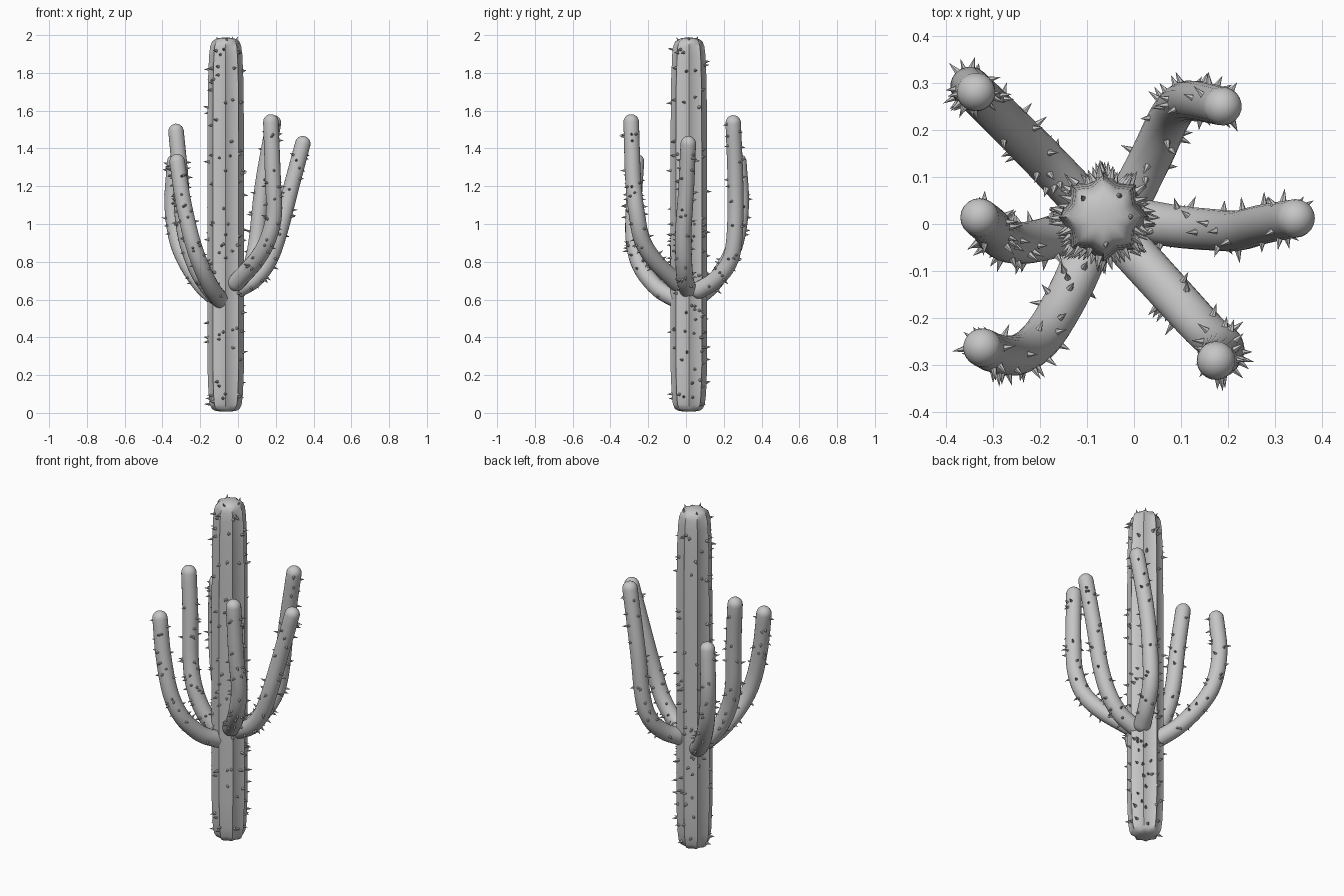
import bpy, bmesh, math, random
from mathutils import Vector

if "Cube" in bpy.data.objects:
    bpy.data.objects.remove(bpy.data.objects["Cube"])

random.seed(7)
CX, CY = -0.065, 0.015          # trunk axis


def material(name, rgb):
    m = bpy.data.materials.new(name)
    m.diffuse_color = (*rgb, 1)
    m.use_nodes = True
    m.node_tree.nodes["Principled BSDF"].inputs["Base Color"].default_value = m.diffuse_color
    return m


GREY = material("plain grey", (0.56, 0.56, 0.56))
spines = bmesh.new()


def finish(bm, name, mat, smooth=None):
    bmesh.ops.recalc_face_normals(bm, faces=bm.faces)
    me = bpy.data.meshes.new(name)
    bm.to_mesh(me)
    bm.free()
    ob = bpy.data.objects.new(name, me)
    bpy.context.collection.objects.link(ob)
    me.materials.append(mat)
    if smooth:
        bpy.ops.object.select_all(action='DESELECT')
        ob.select_set(True)
        bpy.context.view_layer.objects.active = ob
        bpy.ops.object.shade_smooth_by_angle(angle=math.radians(smooth))
    return ob


def loft(rings):
    """Skin a list of point rings and close both ends."""
    bm = bmesh.new()
    rows = [[bm.verts.new(p) for p in r] for r in rings]
    n = len(rows[0])
    for a, b in zip(rows, rows[1:]):
        for i in range(n):
            j = (i + 1) % n
            bm.faces.new((a[i], a[j], b[j], b[i]))
    bm.faces.new(rows[0][::-1])
    bm.faces.new(rows[-1])
    return bm


def add_spine(base, direction, length, r=0.009):
    d = (direction.normalized() + Vector([random.uniform(-.2, .2) for _ in range(3)])).normalized()
    u = d.orthogonal().normalized()
    v = d.cross(u)
    base = base - d * 0.005
    tip = spines.verts.new(base + d * (length + 0.005))
    ring = []
    for i in range(6):
        a = i * math.tau / 6
        ring.append(spines.verts.new(base + (u * math.cos(a) + v * math.sin(a)) * r))
    for i in range(6):
        spines.faces.new((ring[i], ring[(i + 1) % 6], tip))
    spines.faces.new(ring[::-1])


# Trunk: eight shallow ribs, rounded foot and crown
def rib_radius(a):
    return 0.088 + 0.009 * math.cos(8 * a)


profile = [(0.008, 0.35), (0.012, 0.60), (0.022, 0.76), (0.045, 0.87), (0.10, 0.94),
           (0.25, 1.0), (0.6, 1.0), (1.0, 1.0), (1.4, 1.0), (1.75, 0.97), (1.89, 0.91),
           (1.94, 0.85), (1.965, 0.75), (1.977, 0.60), (1.984, 0.40), (1.987, 0.15)]
trunk = []
for z, s in profile:
    ring = []
    for i in range(16):
        a = i * math.tau / 16
        r = rib_radius(a) * s
        ring.append(Vector((CX + r * math.cos(a), CY + r * math.sin(a), z)))
    trunk.append(ring)
finish(loft(trunk), "trunk", GREY, 60)

for _ in range(150):
    a, z = random.uniform(0, math.tau), random.uniform(0.04, 1.93)
    d = Vector((math.cos(a), math.sin(a), 0))
    s = 0.94 if z < 0.15 or z > 1.85 else 1.0
    add_spine(Vector((CX, CY, z)) + d * rib_radius(a) * s, d, random.uniform(0.020, 0.028))
for k in range(4):              # crown spines
    a = k * 2.4
    d = Vector((math.cos(a), math.sin(a), 0))
    add_spine(Vector((CX, CY, 1.970)) + d * 0.055, d * 0.5 + Vector((0, 0, 1)), 0.024)

# Arms: centre-line points from the trunk joint to the tip
ARMS = {
    "arm_front_right": [(-.01, -.05, .69), (.09, -.16, .80), (.155, -.23, .91),
                        (.19, -.26, 1.05), (.185, -.28, 1.24), (.174, -.29, 1.54)],
    "arm_right": [(0, .01, .655), (.09, -.005, .71), (.165, -.012, .81),
                  (.22, -.014, .96), (.275, 0, 1.17), (.343, .012, 1.425)],
    "arm_back_right": [(0, .07, .65), (.04, .15, .70), (.075, .225, .79),
                       (.10, .256, .92), (.13, .262, 1.20), (.188, .25, 1.535)],
    "arm_left": [(-.12, -.01, .62), (-.20, -.035, .73), (-.258, -.04, .87),
                 (-.29, -.025, 1.02), (-.305, -.005, 1.25), (-.328, .014, 1.49)],
    "arm_front_left": [(-.095, -.05, .60), (-.14, -.15, .66), (-.195, -.24, .775),
                       (-.245, -.277, .92), (-.292, -.275, 1.13), (-.322, -.262, 1.33)],
    "arm_back_left": [(-.11, .05, .60), (-.195, .14, .68), (-.28, .225, .81),
                      (-.328, .272, .94), (-.348, .292, 1.12), (-.335, .28, 1.33)],
}


def smooth_path(pts, steps=5):
    """Catmull-Rom curve through the points."""
    p = [Vector(q) for q in pts]
    p = [p[0] * 2 - p[1]] + p + [p[-1] * 2 - p[-2]]
    out = []
    for i in range(1, len(p) - 2):
        a, b, c, d = p[i - 1:i + 3]
        for k in range(steps):
            t = k / steps
            out.append(0.5 * (2 * b + (c - a) * t + (2 * a - 5 * b + 4 * c - d) * t * t
                              + (3 * b - a - 3 * c + d) * t ** 3))
    return out + [p[-2]]


def build_arm(name, pts):
    path = smooth_path(pts)
    n = len(path)
    out = Vector((pts[-1][0] - CX, pts[-1][1] - CY, 0)).normalized()
    side = Vector((-out.y, out.x, 0))
    frames = []
    for i, p in enumerate(path):
        t = (path[min(i + 1, n - 1)] - path[max(i - 1, 0)]).normalized()
        u = (side - t * side.dot(t)).normalized()
        frames.append((p, t, u, t.cross(u), 0.046 - 0.005 * i / (n - 1)))

    def ring(f, shift=0, scale=1):
        p, t, u, v, r = f
        return [p + t * shift * r + (u * math.cos(a) + v * math.sin(a)) * r * scale
                for a in (k * math.tau / 20 for k in range(20))]

    caps = [math.radians(d) for d in (18, 36, 54, 70, 83)]
    rings = [ring(frames[0], -math.sin(c), math.cos(c)) for c in reversed(caps)]
    rings += [ring(f) for f in frames]
    rings += [ring(frames[-1], math.sin(c), math.cos(c)) for c in caps]
    finish(loft(rings), name, GREY, 50)

    # spines scattered evenly along the arm
    for _ in range(38):
        i = random.randrange(4, n)
        p, t, u, v, r = frames[i]
        q = path[i - 1].lerp(p, random.random())
        a = random.uniform(0, math.tau)
        d = u * math.cos(a) + v * math.sin(a)
        add_spine(q + d * r, d, random.uniform(0.020, 0.028), 0.0085)


for arm, points in ARMS.items():
    build_arm(arm, points)
finish(spines, "spines", GREY)
